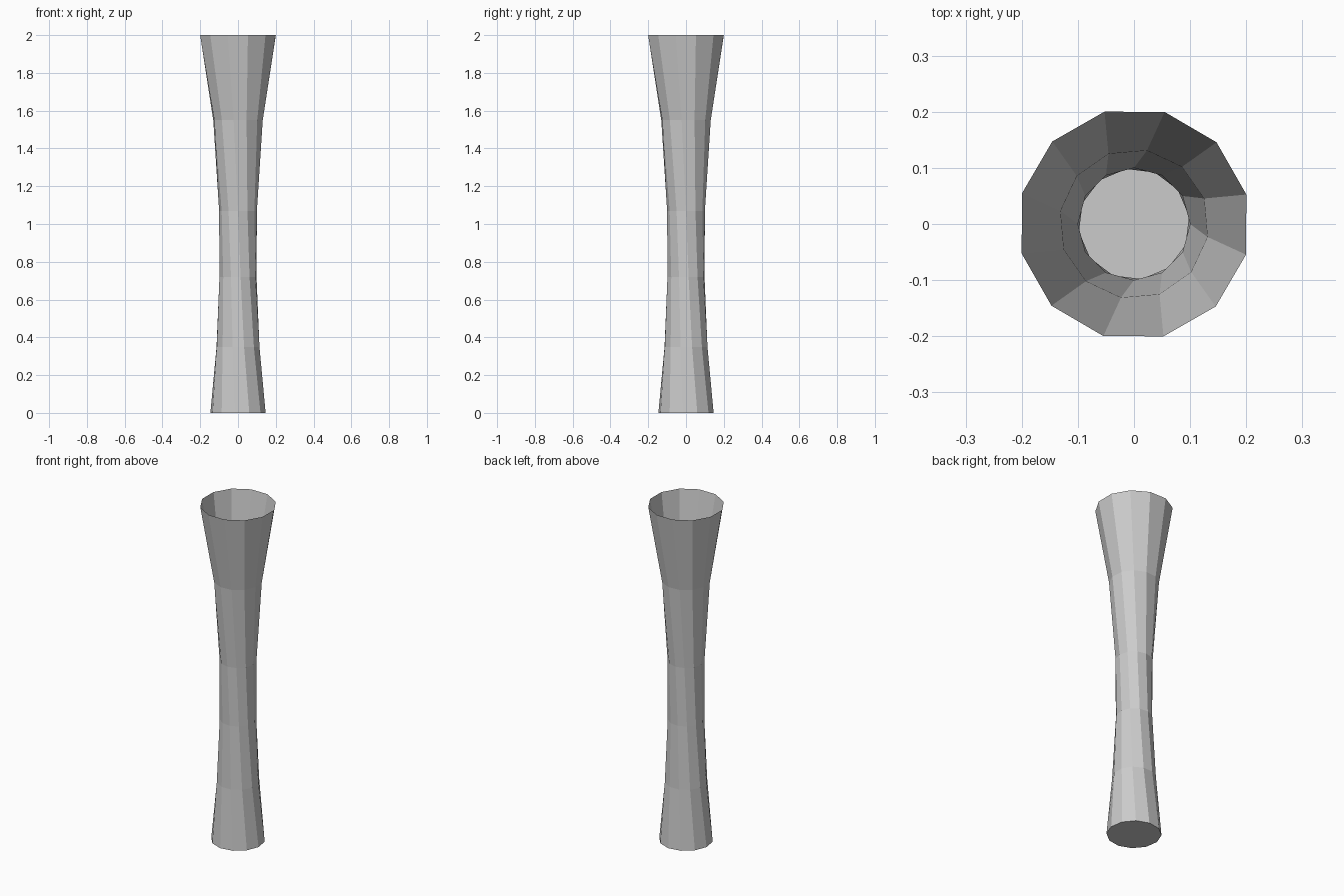
import bpy, bmesh
from math import cos, sin, radians

if "Cube" in bpy.data.objects:
    bpy.data.objects.remove(bpy.data.objects["Cube"])

SIDES = 12
# Profile rings: height, radius, twist in degrees
RINGS = [
    (0.00, 0.147, 54),
    (0.35, 0.117, 46),
    (0.72, 0.099, 38),
    (1.07, 0.100, 30),
    (1.55, 0.133, 20),
    (2.00, 0.207, 14.7),
]

# Twisted, waisted vase: thin wall, closed bottom, open top
bm = bmesh.new()
loops = []
for z, r, twist in RINGS:
    angles = [radians(twist + 360 * i / SIDES) for i in range(SIDES)]
    loops.append([bm.verts.new((r * cos(a), r * sin(a), z)) for a in angles])

# Wall
for low, high in zip(loops, loops[1:]):
    for i in range(SIDES):
        j = (i + 1) % SIDES
        bm.faces.new((low[i], low[j], high[j], high[i]))

# Floor
bm.faces.new(list(reversed(loops[0])))

mesh = bpy.data.meshes.new("vase")
bm.to_mesh(mesh)
bm.free()
vase = bpy.data.objects.new("vase", mesh)
bpy.context.collection.objects.link(vase)
